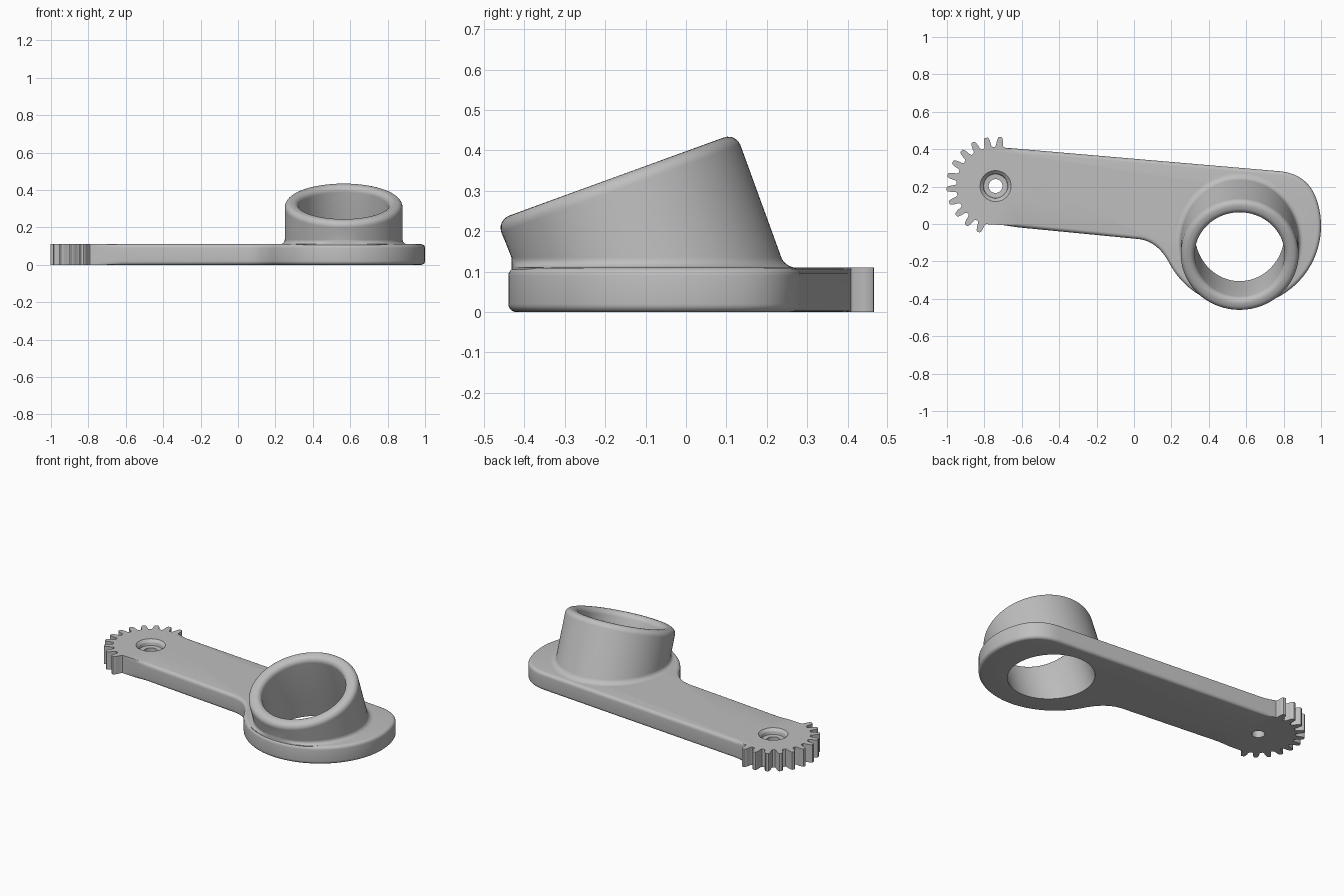
import bpy, bmesh, math
from math import sin, cos, radians, pi

if "Cube" in bpy.data.objects:
    bpy.data.objects.remove(bpy.data.objects["Cube"])

H = 0.11                      # plate thickness
TILT = radians(20)
mat = bpy.data.materials.new("light grey")
mat.diffuse_color = (0.52, 0.52, 0.52, 1)
mat.use_nodes = True
mat.node_tree.nodes["Principled BSDF"].inputs["Base Color"].default_value = mat.diffuse_color


def make(name, rings, closed=False):
    """Skin a list of equal rings; cap the ends or join last to first."""
    bm = bmesh.new()
    vs = [[bm.verts.new(p) for p in r] for r in rings]
    n = len(vs[0])
    pairs = list(zip(vs, vs[1:])) + ([(vs[-1], vs[0])] if closed else [])
    for a, b in pairs:
        for i in range(n):
            j = (i + 1) % n
            bm.faces.new((a[i], a[j], b[j], b[i]))
    if not closed:
        bm.faces.new(vs[0][::-1])
        bm.faces.new(vs[-1])
    bmesh.ops.recalc_face_normals(bm, faces=bm.faces)
    me = bpy.data.meshes.new(name)
    bm.to_mesh(me)
    bm.free()
    me.materials.append(mat)
    ob = bpy.data.objects.new(name, me)
    bpy.context.collection.objects.link(ob)
    return ob


def activate(ob):
    bpy.ops.object.select_all(action='DESELECT')
    ob.select_set(True)
    bpy.context.view_layer.objects.active = ob


def cut(ob, cutter):
    m = ob.modifiers.new("cut", 'BOOLEAN')
    m.operation, m.solver, m.object = 'DIFFERENCE', 'EXACT', cutter
    activate(ob)
    bpy.ops.object.modifier_apply(modifier=m.name)
    bpy.data.objects.remove(cutter)


def polar(c, r, deg):
    return (c[0] + r * cos(radians(deg)), c[1] + r * sin(radians(deg)))


def bezier(a, b, c, n=14):
    return [tuple((1-t)**2*a[k] + 2*t*(1-t)*b[k] + t*t*c[k] for k in (0, 1))
            for t in (i / n for i in range(n + 1))]


# plate outline, anticlockwise: lower edge, round end, upper edge, gear teeth
GEAR, END, ER = (-0.74, 0.203), (0.57, -0.01), 0.43
out = [(-0.70, -0.006), (-0.62, -0.018)]
out += bezier((0.02, -0.08), (0.127, -0.09), polar(END, ER, 208))
out += [polar(END, ER, a) for a in range(212, 380, 4)]
out += bezier(polar(END, ER, 380), (0.925, 0.268), (0.78, 0.282))
out += [(-0.62, 0.402), (-0.69, 0.408)]
for k in range(11):
    mid = 84.5 + 16.5 * k
    for r, d in ((0.21, -6.4), (0.217, -5), (0.24, -4), (0.257, -2.8), (0.263, -1.6),
                 (0.263, 1.6), (0.257, 2.8), (0.24, 4), (0.217, 5), (0.21, 6.4)):
        out.append(polar(GEAR, r, mid + d))


def inset(pts, d):
    """Move the outline inwards, leaving the gear end untouched."""
    res = []
    for i, p in enumerate(pts):
        a, b = pts[i - 1], pts[(i + 1) % len(pts)]
        u = [math.hypot(p[0]-a[0], p[1]-a[1]), math.hypot(b[0]-p[0], b[1]-p[1])]
        tx = (p[0]-a[0]) / u[0] + (b[0]-p[0]) / u[1]
        ty = (p[1]-a[1]) / u[0] + (b[1]-p[1]) / u[1]
        L = math.hypot(tx, ty) or 1
        k = d if p[0] > -0.65 else 0
        res.append((p[0] - ty / L * k, p[1] + tx / L * k))
    return res


F = 0.02
levels = [(F * (1 - cos(t)), F * (1 - sin(t))) for t in (i * pi / 10 for i in range(6))]
levels += [(H - z, d) for z, d in levels[::-1]]
plate = make("arm_plate", [[(x, y, z) for x, y in inset(out, d)] for z, d in levels])

# screw hole with a stepped, tapered recess
N = 48
prof = [(0.037, -0.05), (0.037, 0.075), (0.064, 0.077), (0.068, 0.095), (0.083, H), (0.083, 0.2)]
cut(plate, make("screw_cutter", [[(*polar(GEAR, r, 360 * i / N), z) for i in range(N)]
                                 for r, z in prof]))

# tilted collar: points are measured along and around its leaning axis
M, R, RI, TOP = 96, 0.315, 0.24, 0.357


def tube_pt(r, phi, s):
    return (0.565 + r * cos(phi),
            -0.05 - s * sin(TILT) + r * sin(phi) * cos(TILT),
            s * cos(TILT) + r * sin(phi) * sin(TILT))


def ring_axis(r, s):
    return [tube_pt(r, 2 * pi * i / M, s) for i in range(M)]


def ring_level(r, z):
    pts = []
    for i in range(M):
        phi = 2 * pi * i / M
        x, y, _ = tube_pt(r, phi, (z - r * sin(phi) * sin(TILT)) / cos(TILT))
        # keep the root fillet on the plate
        d = math.hypot(x - END[0], y - END[1])
        k = min(1, (ER - 0.008) / d)
        pts.append((END[0] + (x - END[0]) * k, END[1] + (y - END[1]) * k, z))
    return pts


# bore through the plate
cut(plate, make("bore_cutter", [ring_axis(RI, -0.3), ring_axis(RI, 0.5)]))

f, e = 0.025, 0.032
quarter = [i * pi / 12 for i in range(7)]
rings = [ring_level(R + f, H - 0.008)]
rings += [ring_level(R + f * (1 - sin(t)), H + f * (1 - cos(t))) for t in quarter]
rings += [ring_axis(R - e * (1 - cos(t)), TOP - e * (1 - sin(t))) for t in quarter]
rings += [ring_axis(RI + e * (1 - sin(t)), TOP - e * (1 - cos(t))) for t in quarter]
rings += [ring_level(RI, H - 0.008)]
collar = make("tilted_collar", rings, closed=True)

for ob in (plate, collar):
    activate(ob)
    bpy.ops.object.shade_smooth_by_angle(angle=radians(32))
